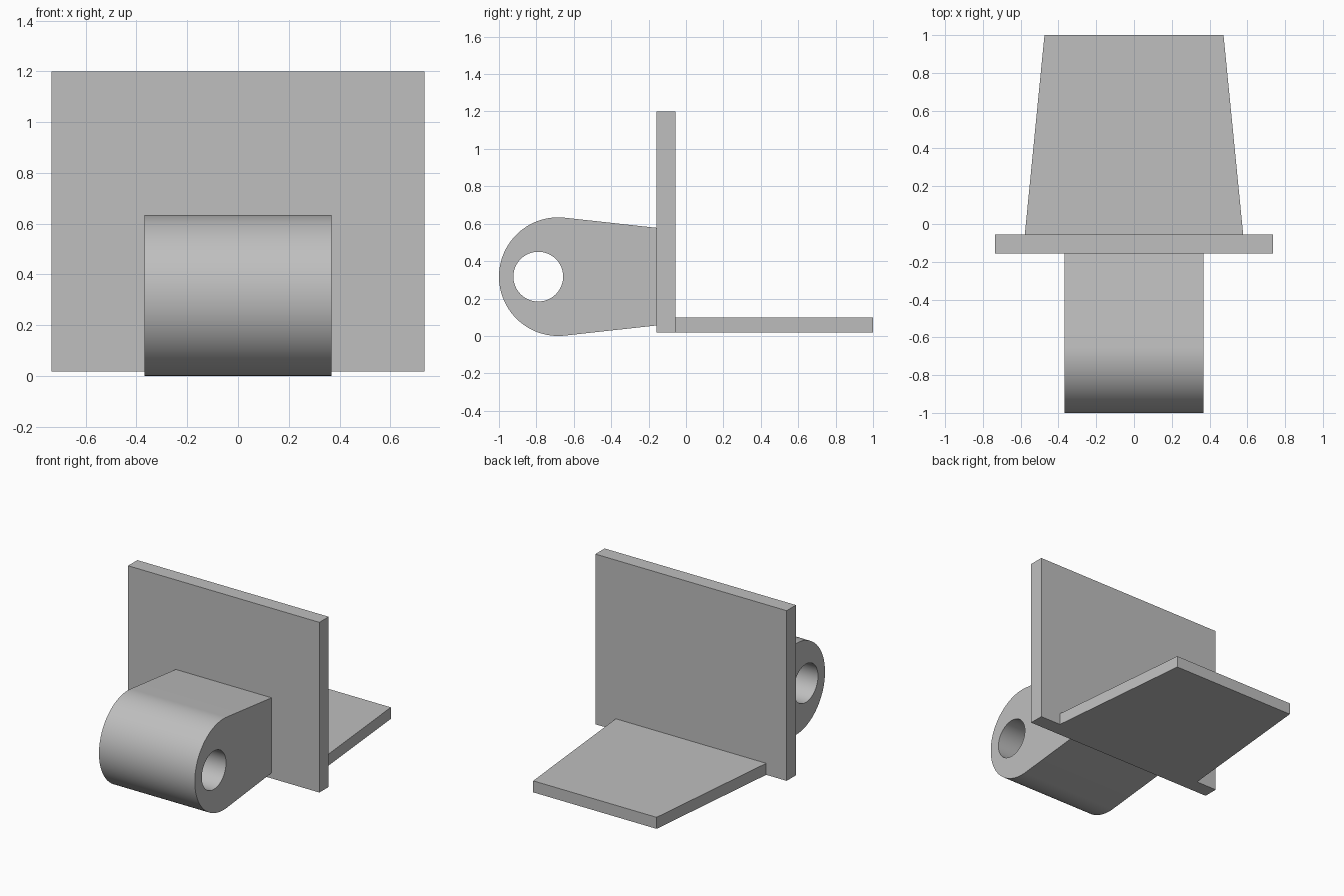
import bpy
import bmesh
from math import sin, cos, pi, radians
from mathutils import Vector

if "Cube" in bpy.data.objects:
    bpy.data.objects.remove(bpy.data.objects["Cube"], do_unlink=True)

grey = bpy.data.materials.new("plain grey")
grey.use_nodes = True
COLOUR = (0.52, 0.52, 0.52, 1)
grey.diffuse_color = COLOUR
grey.node_tree.nodes["Principled BSDF"].inputs["Base Color"].default_value = COLOUR


def prism(name, loops, depth):
    """Fill closed outlines (the later ones are holes) and extrude along depth."""
    bm = bmesh.new()
    edges = []
    for loop in loops:
        verts = [bm.verts.new(p) for p in loop]
        edges += [bm.edges.new((v, verts[i - 1])) for i, v in enumerate(verts)]
    bmesh.ops.triangle_fill(bm, use_beauty=True, edges=edges)
    new = bmesh.ops.extrude_face_region(bm, geom=bm.faces[:], use_keep_orig=True)
    moved = [g for g in new["geom"] if isinstance(g, bmesh.types.BMVert)]
    bmesh.ops.translate(bm, verts=moved, vec=Vector(depth))
    bmesh.ops.recalc_face_normals(bm, faces=bm.faces)
    mesh = bpy.data.meshes.new(name)
    bm.to_mesh(mesh)
    bm.free()
    obj = bpy.data.objects.new(name, mesh)
    bpy.context.collection.objects.link(obj)
    mesh.materials.append(grey)
    return obj


def arc(x, y, z, r, start, end, steps):
    angles = [radians(start + (end - start) * i / steps) for i in range(steps + 1)]
    return [(x, y + r * cos(a), z + r * sin(a)) for a in angles]


PLATE_FRONT, PLATE_BACK, BASE = -0.157, -0.055, 0.018

# Upright plate
plate = [(x, PLATE_FRONT, z) for x, z in
         ((-0.735, BASE), (0.735, BASE), (0.735, 1.2), (-0.735, 1.2))]
prism("upright_plate", [plate], (0, PLATE_BACK - PLATE_FRONT, 0))

# Tapered floor tongue
tongue = [(-0.578, PLATE_BACK, BASE), (0.578, PLATE_BACK, BASE),
          (0.474, 1, BASE), (-0.474, 1, BASE)]
prism("floor_tongue", [tongue], (0, 0, 0.08))

# Rounded hinge lug with a pin hole
HALF, R = 0.368, 0.317
outline = arc(-HALF, -1 + R, R, R, 84, 276, 64)
outline += [(-HALF, PLATE_FRONT, 0.056), (-HALF, PLATE_FRONT, 0.578)]
hole = arc(-HALF, -0.79, R, 0.133, 0, 360, 64)[:-1]
lug = prism("hinge_lug", [outline, hole], (2 * HALF, 0, 0))

bpy.ops.object.select_all(action="DESELECT")
lug.select_set(True)
bpy.context.view_layer.objects.active = lug
bpy.ops.object.shade_smooth_by_angle(angle=radians(30))
